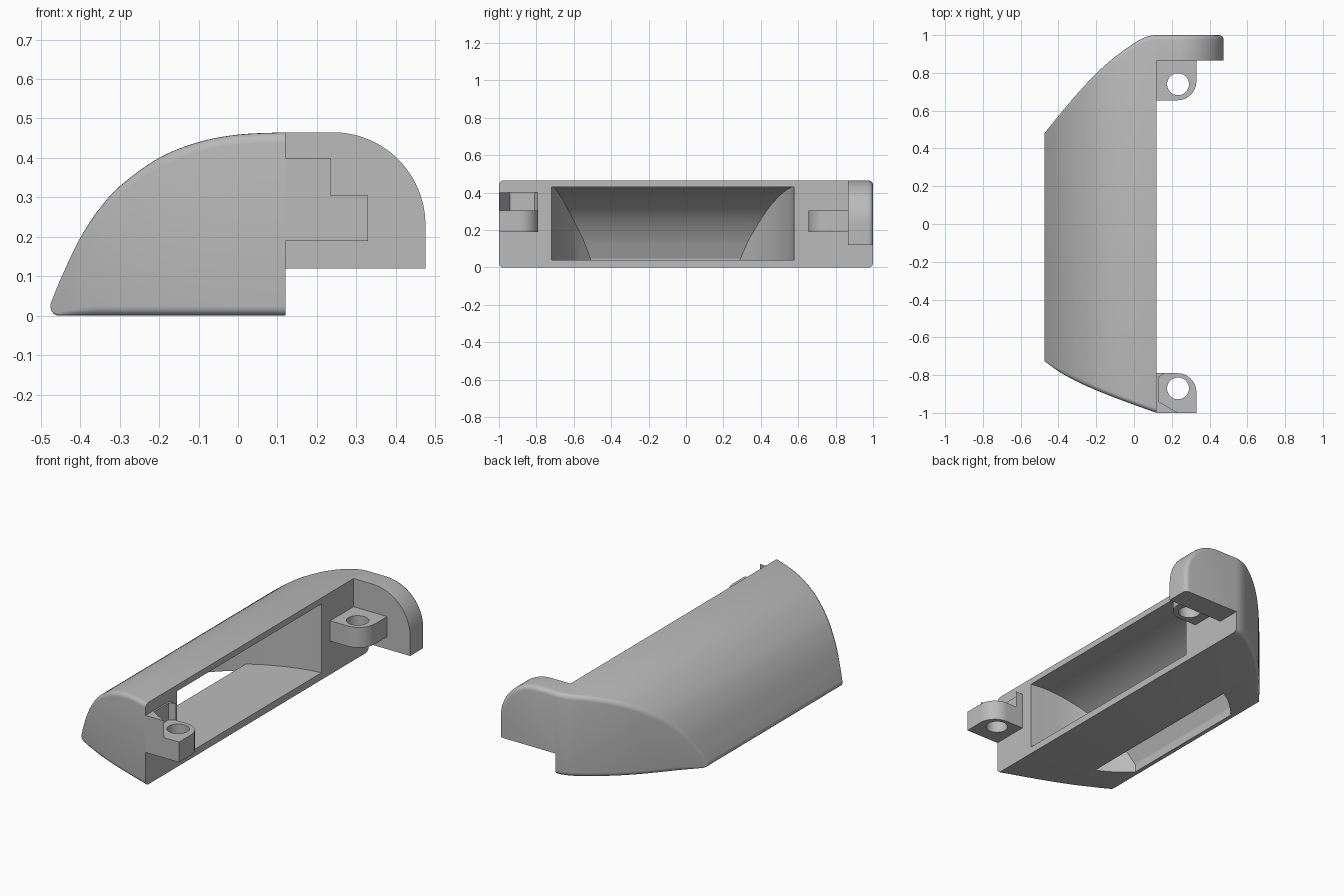
import bpy, bmesh, math

cube = bpy.data.objects.get("Cube")
if cube:
    bpy.data.objects.remove(cube, do_unlink=True)

grey = bpy.data.materials.new("plain grey")
grey.use_nodes = True
grey.diffuse_color = (0.5, 0.5, 0.5, 1)
grey.node_tree.nodes["Principled BSDF"].inputs["Base Color"].default_value = (0.5, 0.5, 0.5, 1)


def finish(name, bm):
    bmesh.ops.recalc_face_normals(bm, faces=bm.faces)
    mesh = bpy.data.meshes.new(name)
    bm.to_mesh(mesh)
    bm.free()
    mesh.materials.append(grey)
    ob = bpy.data.objects.new(name, mesh)
    bpy.context.collection.objects.link(ob)
    return ob


def smooth(ob, angle=35):
    bpy.ops.object.select_all(action='DESELECT')
    ob.select_set(True)
    bpy.context.view_layer.objects.active = ob
    bpy.ops.object.shade_smooth_by_angle(angle=math.radians(angle))


def cut(ob, cutter):
    """Subtract the cutter and apply the result."""
    mod = ob.modifiers.new("cut", 'BOOLEAN')
    mod.operation, mod.solver, mod.object = 'DIFFERENCE', 'EXACT', cutter
    bpy.context.view_layer.objects.active = ob
    bpy.ops.object.modifier_apply(modifier=mod.name)
    bpy.data.objects.remove(cutter, do_unlink=True)


def curve(points):
    """Smooth height function through (x, value) points."""
    n = len(points)

    def slope(i):
        a, b = points[max(i - 1, 0)], points[min(i + 1, n - 1)]
        return (b[1] - a[1]) / (b[0] - a[0])

    def value(x):
        i = max(k for k in range(n - 1) if k == 0 or points[k][0] <= x)
        (x0, y0), (x1, y1) = points[i], points[i + 1]
        w = x1 - x0
        t = (x - x0) / w
        return (y0 * (1 + 2 * t) * (1 - t) ** 2 + slope(i) * w * t * (1 - t) ** 2
                + y1 * t * t * (3 - 2 * t) - slope(i + 1) * w * t * t * (1 - t))
    return value


def stations(a, b, n):
    """Positions from a to b, closer together near a."""
    return [a + (b - a) * (i / n) ** 1.5 for i in range(n + 1)]


def section(y0, y1, z0, z1, r, steps):
    """Rectangle in YZ with rounded corners."""
    pts = []
    corners = [(y1 - r, z1 - r), (y0 + r, z1 - r), (y0 + r, z0 + r), (y1 - r, z0 + r)]
    for q, (cy, cz) in enumerate(corners):
        for s in range(steps + 1):
            a = math.pi / 2 * (q + s / max(steps, 1))
            pts.append((cy + r * math.cos(a), cz + r * math.sin(a)) if r else (cy, cz))
    return pts


def loft(name, xs, sections):
    bm = bmesh.new()
    rings = [[bm.verts.new((x, *p)) for p in sec] for x, sec in zip(xs, sections)]
    for a, b in zip(rings, rings[1:]):
        for i in range(len(a)):
            j = (i + 1) % len(a)
            bm.faces.new((a[i], a[j], b[j], b[i]))
    bm.faces.new(rings[0])
    bm.faces.new(rings[-1])
    return finish(name, bm)


def prism(name, outline, axis, low, high, select=None, radius=0.0):
    """Extrude an outline along Y or Z, optionally rounding chosen edges."""
    def place(p, h):
        return (p[0], p[1], h) if axis == 'Z' else (p[0], h, p[1])
    bm = bmesh.new()
    base = [bm.verts.new(place(p, low)) for p in outline]
    top = [bm.verts.new(place(p, high)) for p in outline]
    bm.faces.new(base)
    bm.faces.new(top)
    for i in range(len(base)):
        j = (i + 1) % len(base)
        bm.faces.new((base[i], base[j], top[j], top[i]))
    bmesh.ops.recalc_face_normals(bm, faces=bm.faces)
    if select:
        bmesh.ops.bevel(bm, geom=[e for e in bm.edges if select(e)], offset=radius,
                        segments=4, profile=0.5, affect='EDGES')
    return finish(name, bm)


def arc(cx, cy, r, start, end, n=16):
    return [(cx + r * math.cos(math.radians(start + (end - start) * i / n)),
             cy + r * math.sin(math.radians(start + (end - start) * i / n)))
            for i in range(n + 1)]


MOUTH = 0.12

# Curved outer shell
roof = curve([(-.475, .03), (-.45, .092), (-.4, .197), (-.35, .273), (-.3, .328),
              (-.2, .4), (-.1, .44), (0, .459), (MOUTH, .465)])
left_end = curve([(-.475, .48), (-.4, .572), (-.3, .69), (-.2, .797), (-.1, .885),
                  (0, .957), (.05, .985), (.1, 1), (MOUTH, 1)])
right_end = curve([(-.475, -.725), (-.4, -.78), (-.3, -.835), (-.2, -.88),
                   (-.1, -.92), (0, -.957), (MOUTH, -1)])


def underside(x):
    d = max(0, 1 - (x + .475) / .022)
    return .022 * (1 - math.sqrt(1 - d * d))


xs = sorted(stations(-.475, MOUTH, 36) + [-.473, -.468, -.46, -.453])
shell_sections = []
for x in xs:
    z0, z1 = underside(x), roof(x)
    shell_sections.append(section(right_end(x), left_end(x), z0, z1,
                                  min(.025, .1 * (z1 - z0)), 5))
shell = loft("shell", xs, shell_sections)

# Hollow inside, open at the mouth
ceiling = curve([(-.437, .045), (-.38, .17), (-.3, .28), (-.2, .357), (-.1, .402),
                 (0, .425), (.06, .43), (.13, .43)])
inner_left = curve([(-.437, .29), (-.34, .385), (-.26, .44), (-.15, .5), (0, .555), (.13, .58)])
inner_right = curve([(-.437, -.51), (-.34, -.59), (-.25, -.638), (-.1, -.685), (.13, -.72)])


def hollow(name, start, end, n, bottom, top):
    pos = stations(start, end, n)
    return loft(name, pos, [section(inner_right(x), inner_left(x), bottom, top(x), 0, 0)
                            for x in pos])


cut(shell, hollow("cavity_cutter", -.437, .13, 28, .04, ceiling))
# Slot through the floor beside the sloping wall
cut(shell, hollow("slot_cutter", -.437, -.26, 14, -.1, lambda x: .0435))
smooth(shell)

# Rounded arm on the left end
arm_outline = [(MOUTH, .465)] + arc(.24, .23, .235, 90, 0, 24) + [(.475, .12), (MOUTH, .12)]


def outer_rim(e):
    a, b = (v.co for v in e.verts)
    return (min(a.y, b.y) > .99 and max(a.z, b.z) > .13
            and max(a.x, b.x) > MOUTH + .01)


arm = prism("arm", arm_outline, 'Y', .865, 1, outer_rim, .025)
smooth(arm)

# Screw lugs with round holes
lugs = {
    "left_lug": ([(MOUTH, .865), (MOUTH, .655)] + arc(.23, .755, .1, -90, 0) + [(.33, .865)], .74),
    "right_lug": ([(MOUTH, -1), (.33, -1)] + arc(.23, -.89, .1, 0, 90) + [(MOUTH, -.79)], -.87),
}
for name, (outline, hole_y) in lugs.items():
    lug = prism(name, outline, 'Z', .19, .305)
    cut(lug, prism("hole_cutter", arc(.233, hole_y, .058, 0, 350, 35), 'Z', .1, .4))
    smooth(lug)

# Low locating rib standing on the right lug
prism("locating_rib", [(MOUTH, -1), (.235, -1), (.13, -.94), (.13, -.81),
                       (.165, -.79), (MOUTH, -.79)], 'Z', .305, .4)
